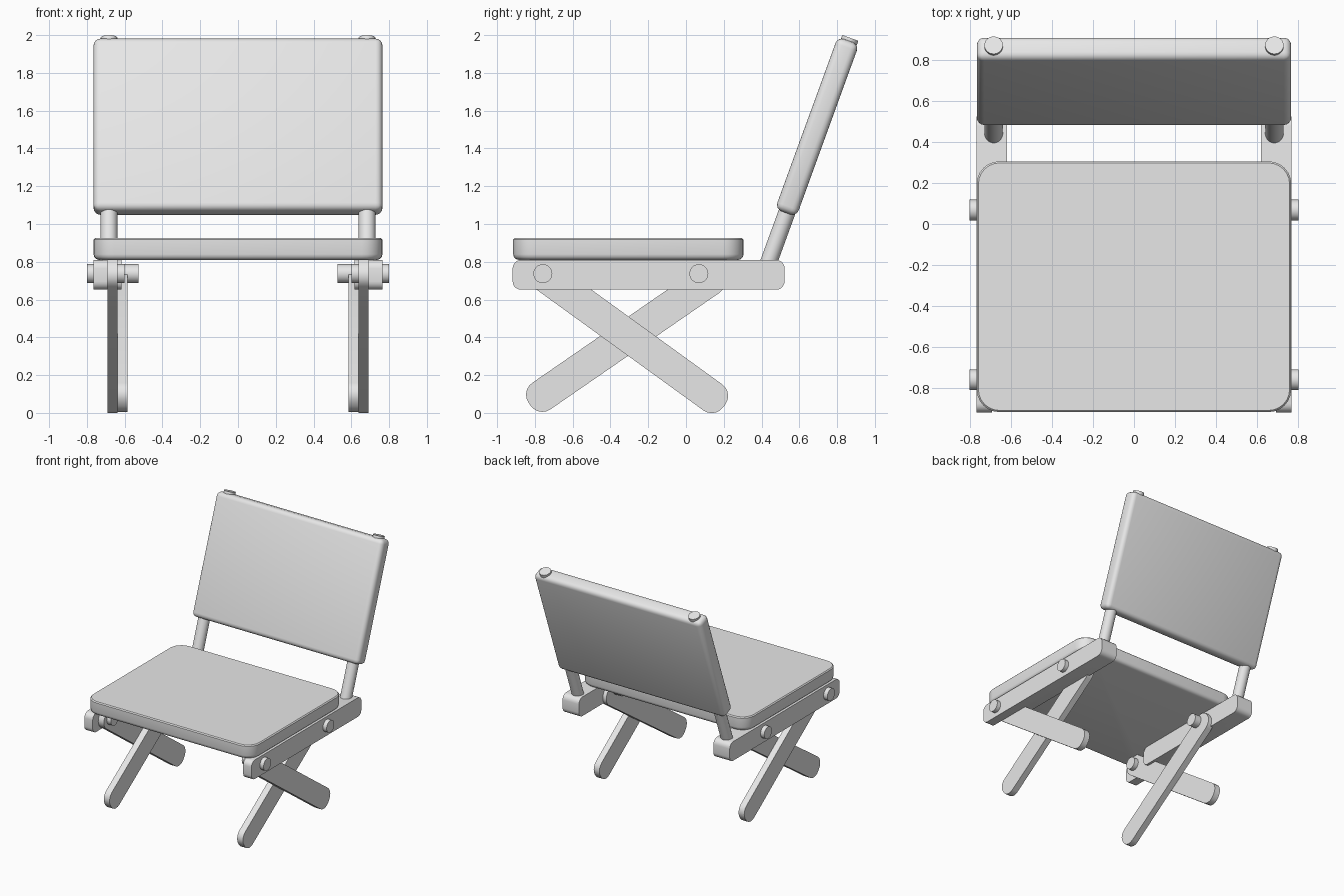
import bpy
import bmesh
import math
from mathutils import Matrix, Vector

cube = bpy.data.objects.get("Cube")
if cube:
    bpy.data.objects.remove(cube, do_unlink=True)

grey = bpy.data.materials.new("plain grey")
grey.use_nodes = True
COLOUR = (0.8, 0.8, 0.8, 1)
grey.diffuse_color = COLOUR
grey.node_tree.nodes["Principled BSDF"].inputs["Base Color"].default_value = COLOUR


def finish(bm, name, location, tilt=0):
    """Turn a bmesh into a placed, softly shaded object."""
    mesh = bpy.data.meshes.new(name)
    bm.to_mesh(mesh)
    bm.free()
    mesh.materials.append(grey)
    obj = bpy.data.objects.new(name, mesh)
    bpy.context.collection.objects.link(obj)
    obj.location = location
    obj.rotation_euler.x = tilt
    bpy.ops.object.select_all(action="DESELECT")
    obj.select_set(True)
    bpy.context.view_layer.objects.active = obj
    bpy.ops.object.shade_smooth_by_angle(angle=math.radians(35))
    return obj


def box(size):
    bm = bmesh.new()
    bmesh.ops.create_cube(bm, size=1)
    bmesh.ops.scale(bm, vec=size, verts=bm.verts)
    return bm


def round_edges(bm, test, radius, segments):
    edges = [e for e in bm.edges if test(e)]
    bmesh.ops.bevel(bm, geom=edges, offset=radius, segments=segments,
                    profile=0.5, affect="EDGES", clamp_overlap=True)


def along(axis):
    return lambda e: abs((e.verts[0].co - e.verts[1].co).normalized()[axis]) > 0.99


def board(name, x_range, start, end, width, radius):
    """Flat board in the side plane, round cornered, from start to end (y, z)."""
    a, b = Vector(start), Vector(end)
    d, mid = b - a, (a + b) / 2
    thick = x_range[1] - x_range[0]
    bm = box((abs(thick), d.length, width))
    round_edges(bm, along(0), radius, 5)
    return finish(bm, name, (sum(x_range) / 2, mid.x, mid.y), math.atan2(d.y, d.x))


def rod(name, a, b, radius):
    a, b = Vector(a), Vector(b)
    bm = bmesh.new()
    bmesh.ops.create_cone(bm, cap_ends=True, segments=32, radius1=radius,
                          radius2=radius, depth=(b - a).length)
    turn = (b - a).to_track_quat("Z", "Y").to_matrix()
    bmesh.ops.rotate(bm, cent=(0, 0, 0), matrix=turn, verts=bm.verts)
    return finish(bm, name, (a + b) / 2)


def mirror(obj, name):
    """Copy a left part onto the right side."""
    twin = obj.copy()
    twin.data = obj.data.copy()
    twin.data.transform(Matrix.Scale(-1, 4, (1, 0, 0)))
    twin.data.flip_normals()
    twin.location.x *= -1
    twin.name = name
    bpy.context.collection.objects.link(twin)


# Seat cushion: rounded plan corners, soft underside, crisp top
bm = box((1.53, 1.22, 0.115))
round_edges(bm, along(2), 0.11, 6)
round_edges(bm, lambda e: all(v.co.z < -0.05 for v in e.verts) and len(
    {round(f.normal.z) for f in e.link_faces}) > 1, 0.03, 3)
round_edges(bm, lambda e: all(v.co.z > 0.05 for v in e.verts) and len(
    {round(f.normal.z) for f in e.link_faces}) > 1, 0.008, 1)
finish(bm, "seat", (0, -0.305, 0.8675))

# Backrest panel leaning back
LEAN = math.radians(20)
bm = box((1.53, 0.12, 0.97))
round_edges(bm, lambda e: True, 0.036, 4)
finish(bm, "backrest", (0, 0.694, 1.515), -LEAN)

# Left side parts, each mirrored to the right
pole_top = Vector((0.683, 0.87, 1.985))
pole_foot = pole_top - Vector((0, math.sin(LEAN), math.cos(LEAN))) * 1.32
left_parts = [
    board("outer_rail", (0.69, 0.766), (-0.918, 0.731), (0.522, 0.731), 0.158, 0.045),
    board("inner_rail", (0.617, 0.69), (-0.62, 0.731), (0.522, 0.731), 0.158, 0.045),
    board("outer_leg", (0.638, 0.69), (-0.825, 0.782), (0.203, 0.038), 0.17, 0.075),
    board("inner_leg", (0.585, 0.638), (0.19, 0.748), (-0.828, 0.046), 0.17, 0.075),
    rod("front_pin", (0.6, -0.758, 0.737), (0.8, -0.758, 0.737), 0.05),
    rod("rear_pin", (0.527, 0.068, 0.737), (0.8, 0.068, 0.737), 0.05),
    rod("back_pole", pole_foot, pole_top, 0.045),
]
for part in left_parts:
    base = part.name
    part.name = "left_" + base
    mirror(part, "right_" + base)
